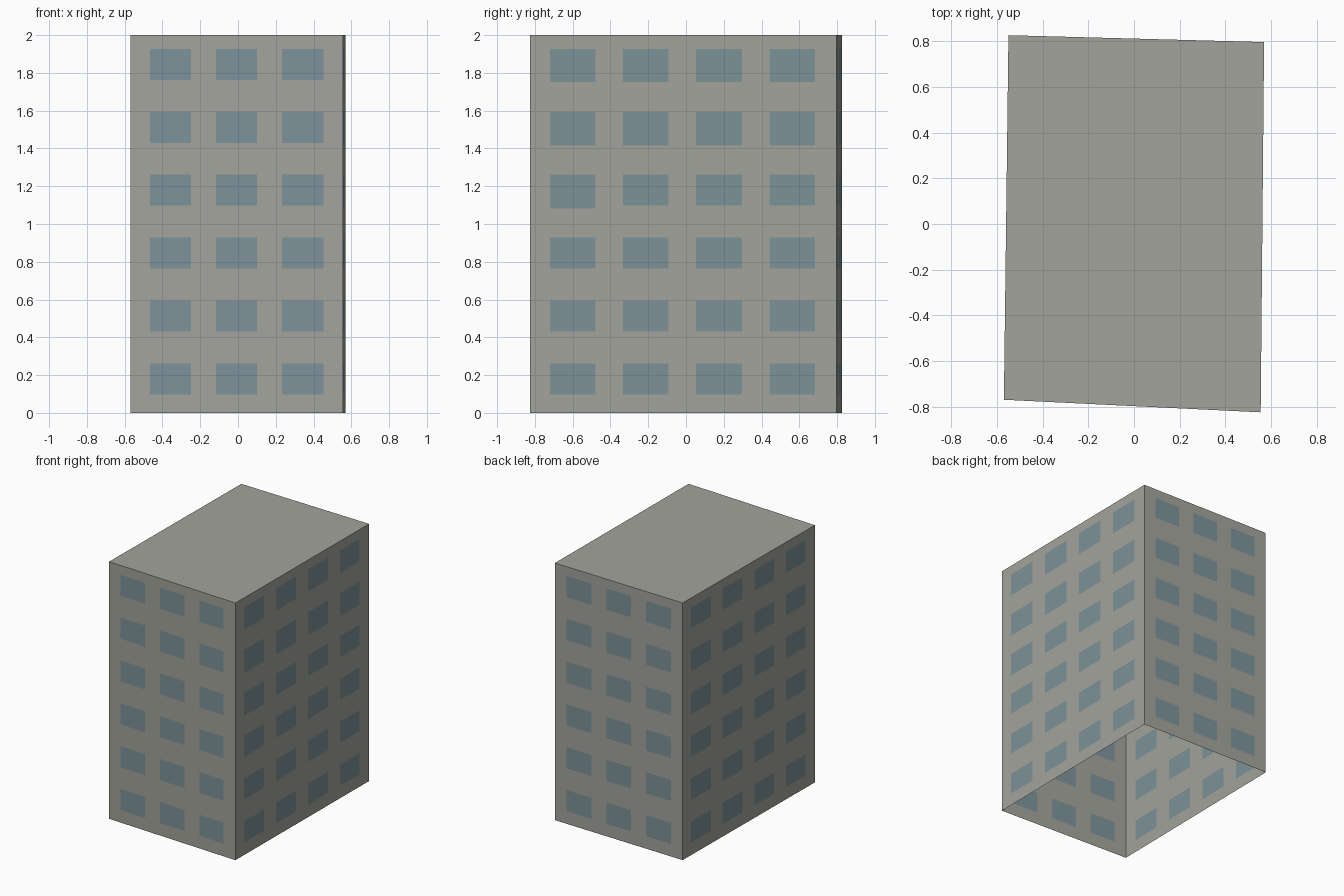
import bpy
import bmesh
from mathutils import Vector

cube = bpy.data.objects.get("Cube")
if cube:
    bpy.data.objects.remove(cube, do_unlink=True)


def make_material(name, color):
    mat = bpy.data.materials.new(name)
    mat.use_nodes = True
    mat.diffuse_color = color
    mat.node_tree.nodes["Principled BSDF"].inputs["Base Color"].default_value = color
    return mat


concrete = make_material("concrete grey", (0.37, 0.37, 0.335, 1))
glass = make_material("window blue", (0.205, 0.29, 0.315, 1))

HEIGHT = 2.0
FLOORS = 6
# Slightly skewed footprint, counter-clockwise from the front right corner
corners = [Vector(p) for p in ((-0.57, -0.77), (0.555, -0.825), (0.57, 0.797), (-0.55, 0.827))]


def window_edges(count, first, pitch, width):
    """Cut positions along a wall: both ends plus the two edges of each window."""
    cuts = [0.0]
    for i in range(count):
        cuts += [first + i * pitch, first + i * pitch + width]
    return cuts + [1.0]


short_cuts = window_edges(3, 0.092, 0.311, 0.194)
long_cuts = window_edges(4, 0.064, 0.239, 0.149)
levels = [z * HEIGHT for z in window_edges(FLOORS, 0.049, 0.1665, 0.082)]

bm = bmesh.new()


def add_wall(start, end, cuts, sills):
    """Grid wall whose odd cells are windows."""
    grid = []
    for z in sills:
        grid.append([bm.verts.new((*start.lerp(end, t), z)) for t in cuts])
    for r in range(len(sills) - 1):
        for c in range(len(cuts) - 1):
            face = bm.faces.new((grid[r][c], grid[r][c + 1],
                                 grid[r + 1][c + 1], grid[r + 1][c]))
            face.material_index = int(r % 2 == 1 and c % 2 == 1)
    return grid


# Four walls
for i in range(4):
    sills = list(levels)
    if i == 1:  # taller windows near the top of this wall
        sills[9] -= 0.015
        sills[11] -= 0.01
    wall = add_wall(corners[i], corners[(i + 1) % 4],
                    long_cuts if i % 2 else short_cuts, sills)
    if i == 1:  # one window with a lower sill
        for v in wall[7][1:3]:
            v.co.z -= 0.015

# Roof; the underside stays open
bm.faces.new([bm.verts.new((*c, HEIGHT)) for c in corners])
bmesh.ops.remove_doubles(bm, verts=bm.verts, dist=0.0005)

mesh = bpy.data.meshes.new("apartment_block")
bm.to_mesh(mesh)
bm.free()
mesh.materials.append(concrete)
mesh.materials.append(glass)
block = bpy.data.objects.new("apartment_block", mesh)
bpy.context.collection.objects.link(block)
